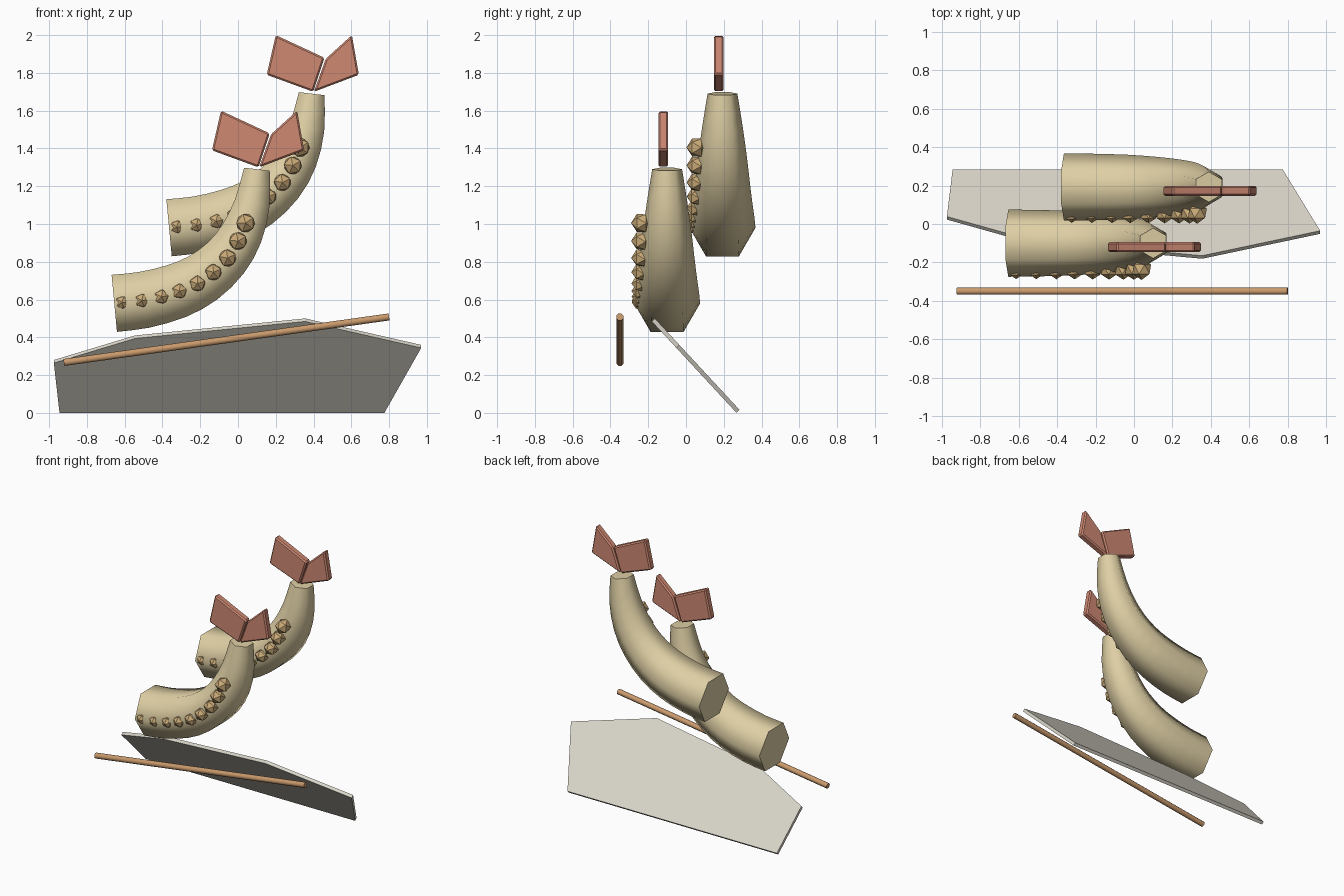
import bpy, bmesh, math
from mathutils import Vector, Matrix

if "Cube" in bpy.data.objects:
    bpy.data.objects.remove(bpy.data.objects["Cube"])


def material(name, rgb):
    m = bpy.data.materials.new(name)
    m.diffuse_color = (*rgb, 1)
    m.use_nodes = True
    m.node_tree.nodes["Principled BSDF"].inputs["Base Color"].default_value = m.diffuse_color
    return m


TAN = material("tan skin", (0.73, 0.62, 0.37))
OCHRE = material("ochre bumps", (0.60, 0.41, 0.19))
CORAL = material("coral fins", (0.62, 0.25, 0.17))
STONE = material("pale stone", (0.70, 0.67, 0.59))
WOOD = material("brown wood", (0.58, 0.32, 0.15))


def finish(bm, name, mat):
    bmesh.ops.recalc_face_normals(bm, faces=bm.faces)
    me = bpy.data.meshes.new(name)
    bm.to_mesh(me)
    bm.free()
    me.materials.append(mat)
    ob = bpy.data.objects.new(name, me)
    bpy.context.collection.objects.link(ob)
    return ob


def tube(name, centers, radii, sides, mat, turn=0.0):
    """Loft regular polygons along a path lying in an x-z plane; flat caps."""
    bm = bmesh.new()
    rings = []
    last = len(centers) - 1
    for i, (c, r) in enumerate(zip(centers, radii)):
        t = (centers[min(i + 1, last)] - centers[max(i - 1, 0)]).normalized()
        u = Vector((0, 1, 0))
        v = t.cross(u)
        angles = [turn + 2 * math.pi * k / sides for k in range(sides)]
        rings.append([bm.verts.new(c + r * (math.cos(a) * u + math.sin(a) * v)) for a in angles])
    for a, b in zip(rings, rings[1:]):
        for k in range(sides):
            j = (k + 1) % sides
            bm.faces.new((a[k], a[j], b[j], b[k])).smooth = True
    bm.faces.new(rings[0])
    bm.faces.new(rings[-1])
    return finish(bm, name, mat)


def plate(name, outline, offset, mat, bevel=0.0):
    """Extrude a flat polygon by the offset vector."""
    bm = bmesh.new()
    face = bm.faces.new([bm.verts.new(p) for p in outline])
    new = bmesh.ops.extrude_face_region(bm, geom=[face])["geom"]
    bmesh.ops.translate(bm, vec=offset, verts=[g for g in new if isinstance(g, bmesh.types.BMVert)])
    if bevel:
        bmesh.ops.bevel(bm, geom=bm.edges[:], offset=bevel, segments=1, affect='EDGES')
    return finish(bm, name, mat)


def spline(points, steps):
    """Catmull-Rom interpolation of (x, z, radius) points."""
    p = [Vector(q) for q in points]
    p = [2 * p[0] - p[1]] + p + [2 * p[-1] - p[-2]]
    out = []
    for i in range(1, len(p) - 2):
        a, b, c, d = p[i - 1:i + 3]
        for s in range(steps):
            t = s / steps
            out.append(0.5 * (2 * b + (c - a) * t + (2 * a - 5 * b + 4 * c - d) * t * t
                              + (3 * b - a - 3 * c + d) * t ** 3))
    return out + [p[-2]]


# Tail centreline: x, z, radius
TAIL = [(-0.655, 0.58, 0.175), (-0.50, 0.598, 0.173), (-0.325, 0.645, 0.168),
        (-0.185, 0.715, 0.158), (-0.065, 0.82, 0.145), (0.02, 0.95, 0.13),
        (0.075, 1.11, 0.108), (0.10, 1.29, 0.079)]
# Bump positions: x, z
BUMPS = [(-0.615, 0.585), (-0.51, 0.595), (-0.405, 0.615), (-0.31, 0.645), (-0.215, 0.685),
         (-0.13, 0.745), (-0.055, 0.82), (0.0, 0.91), (0.04, 1.005)]
# Fin blade outlines: x, z
BLADES = {"left": [(-0.09, 1.60), (0.168, 1.48), (0.108, 1.30), (-0.138, 1.39)],
          "right": [(0.313, 1.60), (0.35, 1.39), (0.112, 1.30), (0.175, 1.475)]}


def creature_tail(prefix, dx, dy, dz):
    shift = Vector((dx, dy, dz))
    # Curved tapering body
    path = spline(TAIL, 2)
    tube(prefix + "_tail", [Vector((q[0], -0.10, q[1])) + shift for q in path],
         [q[2] for q in path], 6, TAN)
    # Faceted bumps growing toward the tip
    bm = bmesh.new()
    for i, (x, z) in enumerate(BUMPS):
        f = i / (len(BUMPS) - 1)
        place = Matrix.Translation(Vector((x, -0.249 + 0.013 * f, z)) + shift)
        turn = Matrix.Rotation(-0.6 * f, 4, 'Y') @ Matrix.Rotation(math.pi / 2, 4, 'X')
        bmesh.ops.create_icosphere(bm, subdivisions=1, radius=0.038 + 0.017 * f, matrix=place @ turn)
    finish(bm, prefix + "_bumps", OCHRE)
    # Two bevelled fin blades
    for side, pts in BLADES.items():
        plate(f"{prefix}_{side}_fin", [Vector((x, -0.146, z)) + shift for x, z in pts],
              Vector((0, 0.052, 0)), CORAL, 0.009)


creature_tail("front", 0, 0, 0)
creature_tail("rear", 0.29, 0.293, 0.40)

# Tilted stone slab
SLAB = [(-0.975, 0.28), (-0.545, 0.41), (0.355, 0.50), (0.97, 0.36), (0.775, 0.016), (-0.945, 0.016)]
plate("slab", [Vector((x, -0.165 + (0.5 - z) * 0.927, z)) for x, z in SLAB],
      Vector((0, -0.016, -0.016)), STONE)

# Slanted rod
tube("rod", [Vector((-0.922, -0.35, 0.267)), Vector((0.80, -0.35, 0.508))],
     [0.02, 0.02], 8, WOOD, math.pi / 8)
